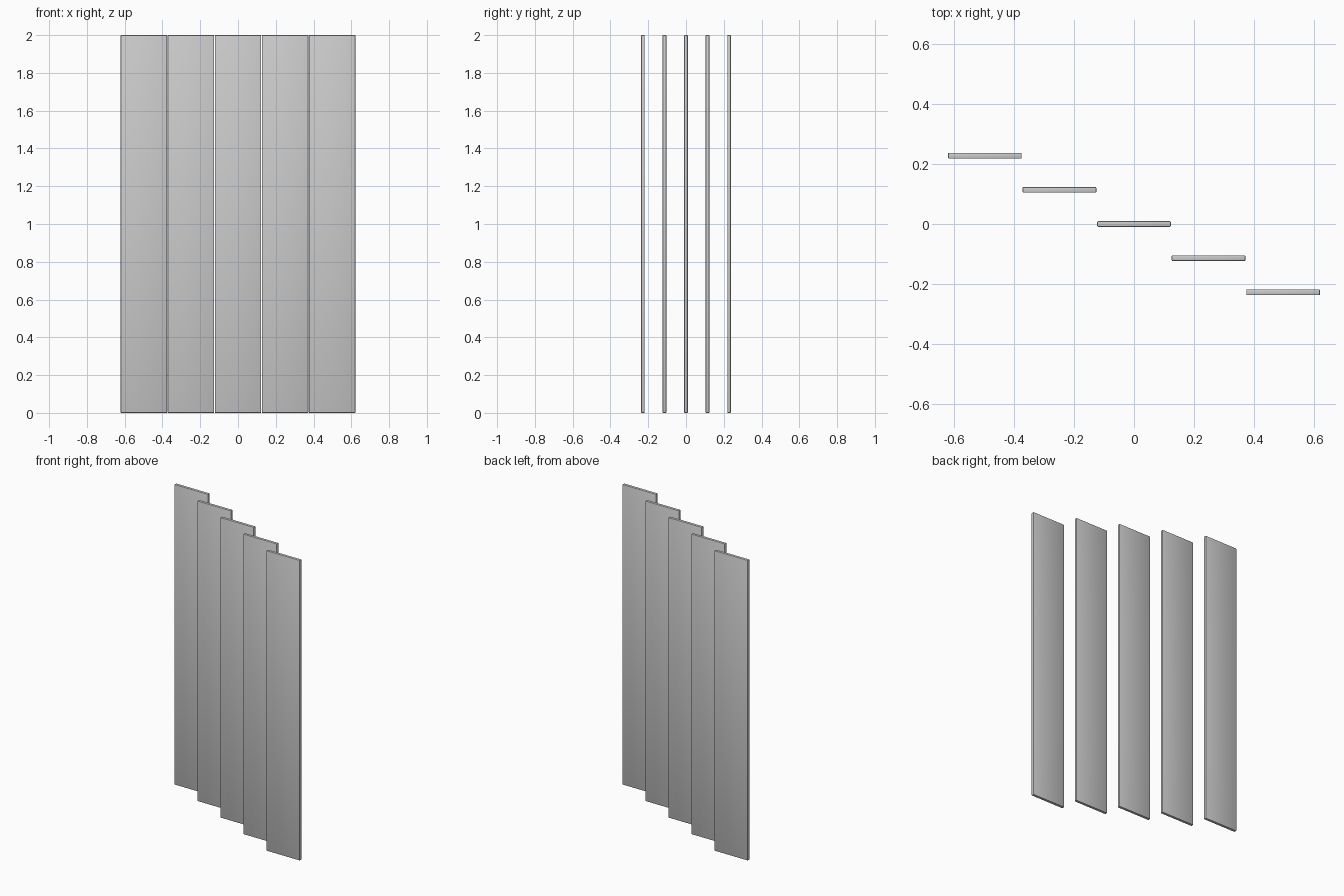
import bpy
import bmesh

if "Cube" in bpy.data.objects:
    bpy.data.objects.remove(bpy.data.objects["Cube"], do_unlink=True)

# Plain grey finish
grey = bpy.data.materials.new("plain_grey")
grey.use_nodes = True
colour = (0.6, 0.6, 0.6, 1)
grey.diffuse_color = colour
grey.node_tree.nodes["Principled BSDF"].inputs["Base Color"].default_value = colour

WIDTH, DEPTH, HEIGHT = 0.246, 0.019, 2.0
STEP_X, STEP_Y = 0.249, -0.114


def make_panel(name, x, y):
    """Thin upright board with slightly rounded edges."""
    bpy.ops.mesh.primitive_cube_add(size=1, location=(x, y, HEIGHT / 2))
    panel = bpy.context.object
    panel.name = name
    panel.scale = (WIDTH, DEPTH, HEIGHT)
    bpy.ops.object.transform_apply(location=False, rotation=False, scale=True)
    bm = bmesh.new()
    bm.from_mesh(panel.data)
    bmesh.ops.bevel(bm, geom=bm.edges[:], offset=0.003, segments=2,
                    profile=0.5, affect='EDGES')
    bm.to_mesh(panel.data)
    bm.free()
    panel.data.materials.append(grey)
    bpy.ops.object.shade_smooth_by_angle()


# Row of sliding panels, each on its own track
for i in range(-2, 3):
    make_panel(f"sliding_panel_{i + 3}", i * STEP_X, i * STEP_Y)
